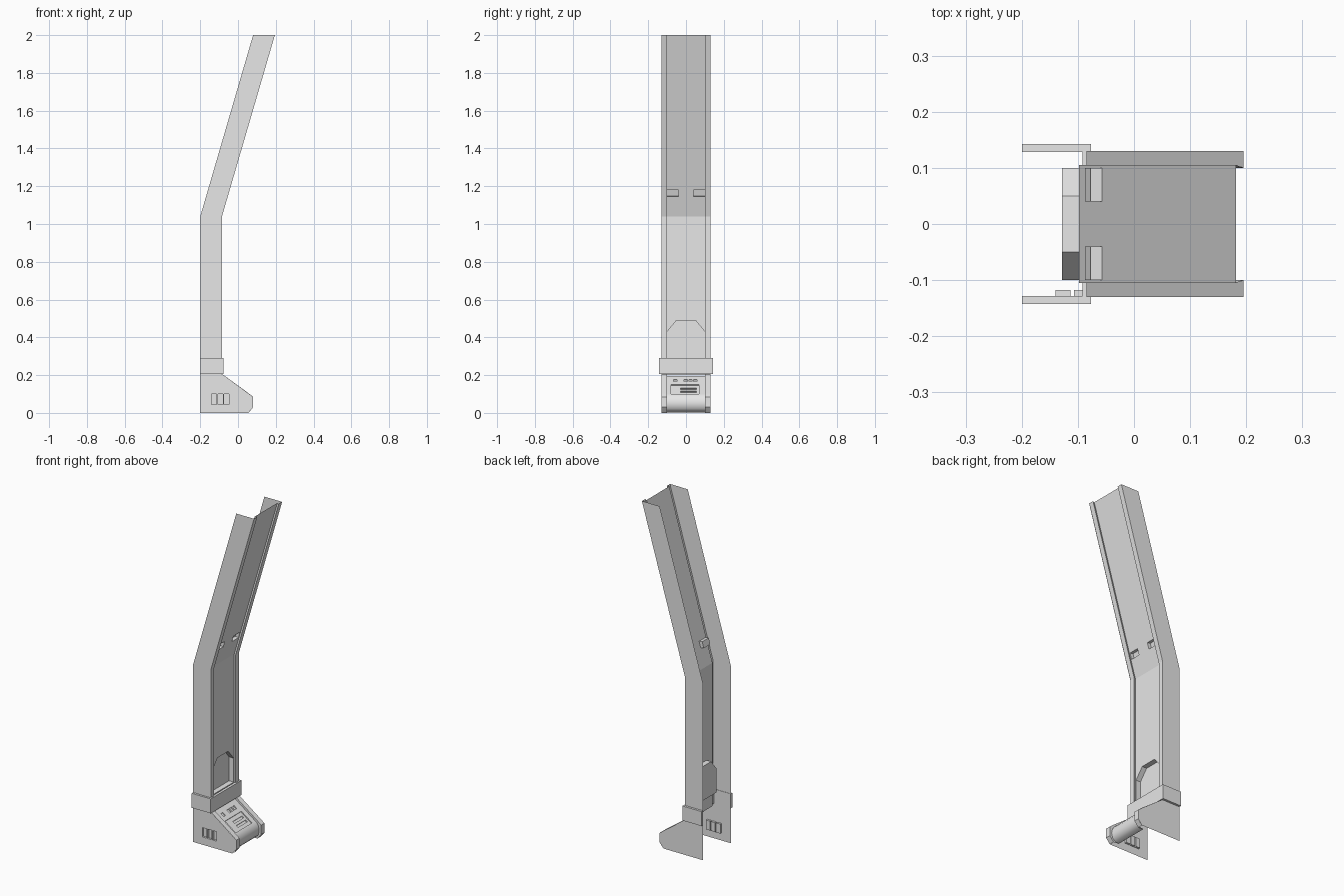
import bpy, bmesh
from mathutils import Vector

cube = bpy.data.objects.get("Cube")
if cube:
    bpy.data.objects.remove(cube)

grey = bpy.data.materials.new("light_grey")
grey.use_nodes = True
COLOR = (0.8, 0.8, 0.8, 1)
grey.diffuse_color = COLOR
grey.node_tree.nodes["Principled BSDF"].inputs["Base Color"].default_value = COLOR


def finish(name, bm, smooth=False):
    mesh = bpy.data.meshes.new(name)
    bm.to_mesh(mesh)
    bm.free()
    mesh.materials.append(grey)
    obj = bpy.data.objects.new(name, mesh)
    bpy.context.collection.objects.link(obj)
    if smooth:
        bpy.ops.object.select_all(action="DESELECT")
        obj.select_set(True)
        bpy.context.view_layer.objects.active = obj
        bpy.ops.object.shade_smooth_by_angle(angle=0.6)
    return obj


def sheet(rows):
    """Open skin through rows of points, each row running towards +y."""
    bm = bmesh.new()
    grid = [[bm.verts.new(p) for p in row] for row in rows]
    for a, b in zip(grid, grid[1:]):
        for j in range(len(a) - 1):
            bm.faces.new((a[j], a[j + 1], b[j + 1], b[j]))
    return bm


def cut(bm, point, normal):
    bmesh.ops.bisect_plane(bm, geom=bm.verts[:] + bm.edges[:] + bm.faces[:],
                           plane_co=point, plane_no=normal, dist=1e-5)


def pocket(bm, axis_a, a, axis_b, b, offset, test=lambda c: True):
    """Sink the faces inside a rectangle by an offset."""
    for axis, span in ((axis_a, a), (axis_b, b)):
        for value in span:
            normal = Vector((0, 0, 0))
            normal[axis] = 1
            cut(bm, normal * value, normal)
    picked = []
    for f in bm.faces:
        c = f.calc_center_median()
        if a[0] < c[axis_a] < a[1] and b[0] < c[axis_b] < b[1] and test(c):
            picked.append(f)
    out = bmesh.ops.extrude_face_region(bm, geom=picked)
    verts = [g for g in out["geom"] if isinstance(g, bmesh.types.BMVert)]
    bmesh.ops.translate(bm, vec=offset, verts=verts)
    # Drop the covered faces if they survived
    left = [f for f in picked if f.is_valid]
    if left:
        bmesh.ops.delete(bm, geom=left, context="FACES_ONLY")


X, Y, Z = 0, 1, 2
HALF, INNER = 0.13, 0.10

# Bent channel: side skins, front flanges and recessed web, open at the back
half_section = [(-0.2, HALF), (-0.085, HALF), (-0.085, INNER), (-0.098, 0.105)]
section = [(x, -y) for x, y in half_section] + half_section[::-1]
pillar = sheet([[(x + lean, y, z) for x, y in section]
                for z, lean in ((0.2, 0), (1.04, 0), (2, 0.28))])

# Hatch recess with clipped top corners
for s in (-1, 1):
    cut(pillar, (0, s * 0.05, 0.49), (0, s * 1.2, 1))
pocket(pillar, Y, (-INNER, INNER), Z, (0.29, 0.49), (-0.03, 0, 0),
       lambda c: c.z + 1.2 * abs(c.y) < 0.55)

# Latch recesses above the bend
for y in ((-0.1, -0.04), (0.04, 0.1)):
    pocket(pillar, Y, y, Z, (1.145, 1.18), (-0.02, 0, 0.003))
finish("pillar_channel", pillar)

# Thin overlay skin on the right-hand side
over = sheet([[(-0.157 + l, -0.1315, z), (-0.085 + l, -0.1315, z)]
              for z, l in ((0.29, 0), (1.04, 0), (2, 0.28))])
finish("side_overlay", over)

# Collar: thick U band around the foot joint
collar = bmesh.new()
outer = [(-0.2, -0.143), (-0.077, -0.143), (-0.077, 0.143), (-0.2, 0.143)]
inner = [(-0.2, 0.128), (-0.092, 0.128), (-0.092, -0.128), (-0.2, -0.128)]
ring = outer + inner
low, high = [[collar.verts.new((x, y, z)) for x, y in ring] for z in (0.205, 0.29)]
for i in range(len(ring)):
    j = (i + 1) % len(ring)
    collar.faces.new((low[i], low[j], high[j], high[i]))
collar.faces.new(high)
collar.faces.new(low[::-1])
finish("collar", collar)

# Foot front: outer flanges with a recessed, rounded centre
flange = [(0.055, 0), (0.07, 0.017), (0.08, 0.03), (0.08, 0.06),
          (0.08, 0.085), (0.06, 0.101), (-0.08, 0.203)]
nose = [(0.02, 0.003), (0.045, 0.007), (0.062, 0.023), (0.068, 0.05),
        (0.063, 0.076), (0.05, 0.094), (-0.09, 0.196)]
front = sheet([[(fx, -HALF, fz), (fx, -INNER, fz), (nx, -INNER, nz),
                (nx, INNER, nz), (fx, INNER, fz), (fx, HALF, fz)]
               for (fx, fz), (nx, nz) in zip(flange, nose)])
sink = Vector((-0.59, 0, -0.81)) * 0.006
pocket(front, Y, (-0.08, 0.07), Z, (0.1, 0.15), sink)
for z in (0.107, 0.124):
    pocket(front, Y, (-0.03, 0.055), Z, (z, z + 0.008), sink)
for y in (-0.065, -0.01, 0.015, 0.04):
    pocket(front, Y, (y, y + 0.017), Z, (0.165, 0.178), sink)
finish("foot_front", front, smooth=True)

# Foot cheeks, with three slots on the front-facing one
outline = [(-0.2, 0), (0.055, 0), (0.08, 0.03), (0.08, 0.085), (-0.08, 0.203), (-0.2, 0.205)]
for side, name in ((-1, "foot_cheek_front"), (1, "foot_cheek_rear")):
    cheek = bmesh.new()
    verts = [cheek.verts.new((x, side * HALF, z)) for x, z in outline]
    cheek.faces.new(verts if side < 0 else verts[::-1])
    if side < 0:
        for i in range(3):
            x = -0.14 + i * 0.033
            pocket(cheek, X, (x, x + 0.027), Z, (0.045, 0.1), (0, 0.012, 0))
    finish(name, cheek)
